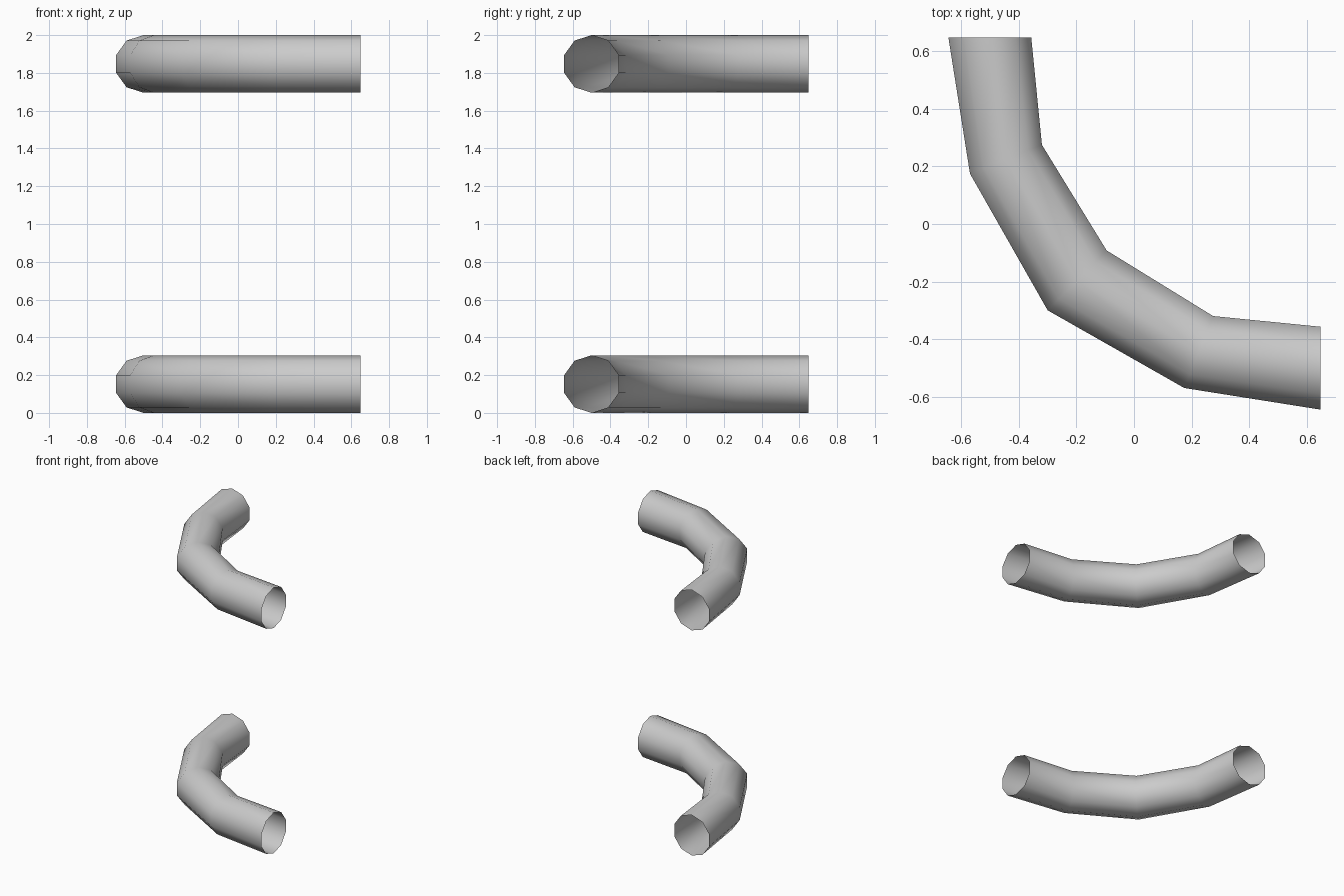
import bpy, bmesh, math
from mathutils import Vector

if "Cube" in bpy.data.objects:
    bpy.data.objects.remove(bpy.data.objects["Cube"])

SIDES = 10
R = 0.1525

# outer and inner wall points of the bend, one half only (seen from above)
half = [((0.648, -0.645), (0.648, -0.357)),
        ((0.175, -0.570), (0.275, -0.320)),
        ((-0.300, -0.300), (-0.095, -0.092))]
# mirror across the x = y diagonal for the other half
rings = half + [(o[::-1], i[::-1]) for o, i in reversed(half[:2])]


def bent_rail(name, z):
    bm = bmesh.new()
    loops = []
    for outer, inner in rings:
        o, i = Vector(outer), Vector(inner)
        centre = (o + i) / 2
        side = (o - i) / 2 / math.cos(math.pi / SIDES)
        loop = []
        for k in range(SIDES):
            a = math.pi / 2 + 2 * math.pi * k / SIDES
            p = centre + side * math.cos(a)
            loop.append(bm.verts.new((p.x, p.y, z + R * math.sin(a))))
        loops.append(loop)
    # open tube walls
    for a, b in zip(loops, loops[1:]):
        for k in range(SIDES):
            n = (k + 1) % SIDES
            bm.faces.new((a[k], a[n], b[n], b[k]))
    # make walls face outward
    bm.normal_update()
    f = bm.faces[:][0]
    c = sum((v.co for v in loops[0] + loops[1]), Vector()) / (2 * SIDES)
    if f.normal.dot(f.calc_center_median() - c) < 0:
        bmesh.ops.reverse_faces(bm, faces=bm.faces[:])
    for f in bm.faces:
        f.smooth = True
    me = bpy.data.meshes.new(name)
    bm.to_mesh(me)
    bm.free()
    ob = bpy.data.objects.new(name, me)
    bpy.context.collection.objects.link(ob)


# lower and upper curved tubes
bent_rail("lower_bent_tube", R)
bent_rail("upper_bent_tube", 2 - R)
